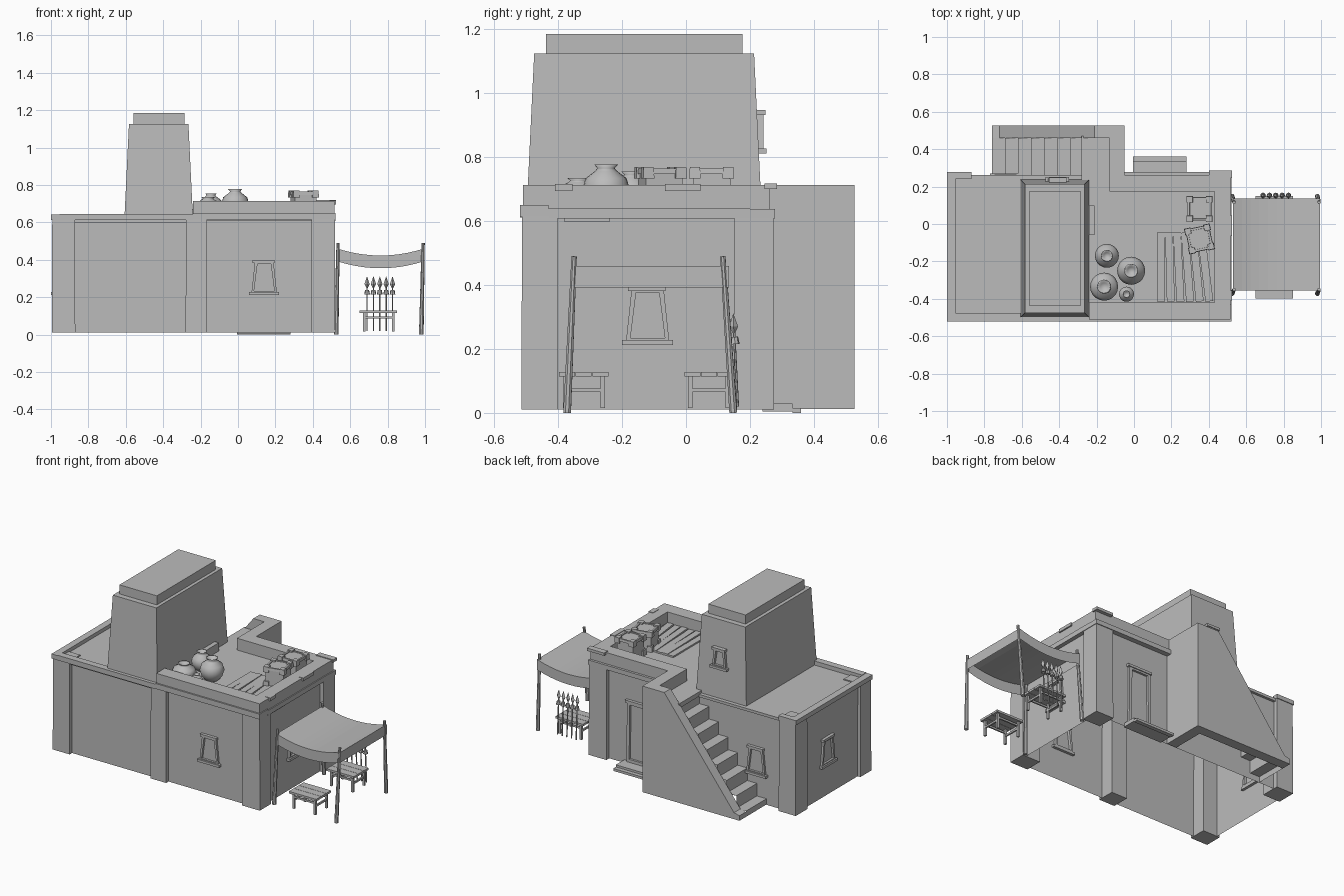
import bpy, bmesh, math
from mathutils import Vector, Matrix

cube = bpy.data.objects.get("Cube")
if cube:
    bpy.data.objects.remove(cube, do_unlink=True)

clay = bpy.data.materials.new("plain grey clay")
clay.use_nodes = True
clay.diffuse_color = (0.5, 0.5, 0.5, 1)
clay.node_tree.nodes["Principled BSDF"].inputs["Base Color"].default_value = (0.5, 0.5, 0.5, 1)


def finish(name, bm, smooth=False, recalc=True):
    if recalc:
        bmesh.ops.recalc_face_normals(bm, faces=bm.faces)
    me = bpy.data.meshes.new(name)
    bm.to_mesh(me)
    bm.free()
    me.materials.append(clay)
    for p in me.polygons:
        p.use_smooth = smooth
    ob = bpy.data.objects.new(name, me)
    bpy.context.collection.objects.link(ob)
    return ob


def add_box(bm, x, y, z, taper=0.0, mat=None):
    """Box from three ranges; taper pulls the top edges inward."""
    lo = [bm.verts.new((a, b, z[0])) for a, b in
          ((x[0], y[0]), (x[1], y[0]), (x[1], y[1]), (x[0], y[1]))]
    t = taper
    hi = [bm.verts.new((a, b, z[1])) for a, b in
          ((x[0] + t, y[0] + t), (x[1] - t, y[0] + t), (x[1] - t, y[1] - t), (x[0] + t, y[1] - t))]
    bm.faces.new(lo[::-1])
    bm.faces.new(hi)
    for i in range(4):
        j = (i + 1) % 4
        bm.faces.new((lo[i], lo[j], hi[j], hi[i]))
    if mat:
        bmesh.ops.transform(bm, matrix=mat, verts=lo + hi)


def boxes(name, items, taper=0.0, mat=None):
    bm = bmesh.new()
    for x, y, z in items:
        add_box(bm, x, y, z, taper, mat)
    return finish(name, bm)


def prism(name, pts, y0, y1):
    """Closed xz outline extruded along y."""
    bm = bmesh.new()
    f = bm.faces.new([bm.verts.new((x, y0, z)) for x, z in pts])
    r = bmesh.ops.extrude_face_region(bm, geom=[f])
    bmesh.ops.translate(bm, vec=(0, y1 - y0, 0),
                        verts=[v for v in r["geom"] if isinstance(v, bmesh.types.BMVert)])
    return finish(name, bm)


def rod(bm, a, b, r0, r1, n=8):
    a, b = Vector(a), Vector(b)
    m = Matrix.Translation((a + b) / 2) @ (b - a).to_track_quat("Z", "Y").to_matrix().to_4x4()
    bmesh.ops.create_cone(bm, cap_ends=True, segments=n, radius1=r0, radius2=r1,
                          depth=(b - a).length, matrix=m)


# Hollow wall shell, open underneath
bm = bmesh.new()
add_box(bm, (-0.975, 0.495), (-0.49, 0.245), (0.01, 0.61))
bm.faces.ensure_lookup_table()
bmesh.ops.delete(bm, geom=[bm.faces[0]], context="FACES_ONLY")
finish("wall_shell", bm, recalc=False)

# Corner and middle pillars
front, back = (-0.515, -0.4), (0.15, 0.275)
boxes("pillars", [((-0.995, -0.87), front, (0.01, 0.625)), ((-0.995, -0.87), back, (0.01, 0.625)),
                  ((-0.28, -0.165), front, (0.01, 0.625)),
                  ((0.39, 0.52), front, (0.01, 0.635)), ((0.39, 0.52), back, (0.01, 0.635))], 0.002)

# Lower roof with its rim
boxes("low_roof", [((-0.985, -0.24), (-0.505, 0.262), (0.6, 0.618))])
boxes("low_roof_rim", [((-1, -0.955), (-0.52, 0.265), (0.612, 0.642)),
                       ((-0.955, -0.24), (-0.52, -0.475), (0.612, 0.645)),
                       ((-1, -0.87), (0.24, 0.278), (0.615, 0.642))])

# Raised roof terrace and parapet
boxes("terrace_floor", [((-0.24, 0.45), (-0.45, 0.2), (0.605, 0.635)),
                        ((-0.28, -0.1), (0.18, 0.47), (0.605, 0.635))])
boxes("parapet", [((-0.24, 0.515), (-0.51, -0.42), (0.64, 0.713)),
                  ((0.43, 0.515), (-0.42, 0.175), (0.64, 0.713)),
                  ((-0.13, 0.515), (0.175, 0.262), (0.63, 0.713)),
                  ((-0.13, -0.05), (0.262, 0.46), (0.63, 0.713))])
boxes("cornice", [((-0.24, 0.522), (-0.52, -0.43), (0.615, 0.65)),
                  ((0.44, 0.522), (-0.43, 0.2), (0.608, 0.64)),
                  ((-0.05, 0.522), (0.2, 0.278), (0.608, 0.638))])
boxes("worn_stones", [((0.49, 0.524), (-0.41, -0.355), (0.695, 0.716)),
                      ((0.49, 0.524), (-0.065, 0.045), (0.695, 0.716)),
                      ((0.48, 0.51), (-0.38, -0.24), (0.597, 0.612)),
                      ((0.4, 0.525), (0.245, 0.285), (0.7, 0.718)),
                      ((-0.24, -0.21), (-0.06, 0.1), (0.63, 0.69))])

# Tower with stepped cap
boxes("tower", [((-0.608, -0.24), (-0.5, 0.238), (0.605, 1.125))], 0.017 + 0.008)
boxes("tower_cap", [((-0.56, -0.287), (-0.438, 0.177), (1.12, 1.185))])

# Outside stairs: side wall, end wall and folded treads
prism("stair_side_wall", [(-0.05, 0.012), (-0.05, 0.713), (-0.21, 0.713), (-0.72, 0.055),
                          (-0.76, 0.045), (-0.76, 0.012)], 0.46, 0.527)
boxes("stair_end_wall", [((-0.12, -0.05), (0.245, 0.46), (0.012, 0.64))])
bm = bmesh.new()
steps, run = 8, 0.07
path = [(-0.76, 0.012)]
for i in range(steps):
    z = 0.05 + i * 0.083
    path += [(-0.76 + i * run, z), (-0.76 + (i + 1) * run, z)]
rows = [[bm.verts.new((x, y, z)) for y in (0.245, 0.46)] for x, z in path]
for a, b in zip(rows, rows[1:]):
    bm.faces.new((a[0], b[0], b[1], a[1]))
finish("stair_treads", bm)


# Sloping window frames with a sill, placed on any wall
def opening(name, loc, turn, w0, w1, h, rim=0.014, sill=True):
    mat = Matrix.Translation(loc) @ Matrix.Rotation(math.radians(turn), 4, "Z")
    bm = bmesh.new()
    loops = []
    for y in (-0.014, 0.018):
        for k in (0, rim):
            pts = ((-w0 + k, k), (w0 - k, k), (w1 - k, h - k), (-w1 + k, h - k))
            loops.append([bm.verts.new((x, y, z)) for x, z in pts])
    oa, ia, ob, ib = loops
    for i in range(4):
        j = (i + 1) % 4
        for p, q in ((oa, ia), (ia, ib), (ib, ob), (ob, oa)):
            bm.faces.new((p[i], p[j], q[j], q[i]))
    add_box(bm, (-w1 - 0.012, w1 + 0.006), (-0.02, 0.018), (h - 0.008, h + 0.008))
    if sill:
        add_box(bm, (-w0 - 0.012, w0 + 0.012), (-0.024, 0.018), (-0.008, 0.008))
    bmesh.ops.transform(bm, matrix=mat, verts=bm.verts)
    return finish(name, bm)


opening("front_window", (0.14, -0.49, 0.22), 0, 0.068, 0.05, 0.17)
opening("side_window", (0.495, -0.12, 0.22), 90, 0.068, 0.05, 0.17)
opening("far_side_window", (-0.975, -0.08, 0.22), -90, 0.068, 0.05, 0.17)
opening("back_window", (-0.69, 0.245, 0.2), 180, 0.068, 0.05, 0.17)
opening("tower_window", (-0.41, 0.228, 0.82), 180, 0.05, 0.038, 0.12)
opening("back_door", (0.17, 0.245, 0.03), 180, 0.085, 0.08, 0.4, 0.02, False)
boxes("door_steps", [((-0.005, 0.28), (0.24, 0.333), (0.005, 0.03)),
                     ((-0.005, 0.28), (0.333, 0.36), (0.0, 0.016))])

# Canopy: sagging cloth with hanging edges, on four poles
bm = bmesh.new()
n = 10
ys, drop = (-0.355, 0.135), 0.068
tops, lows = [], []
for i in range(n + 1):
    t = i / n
    z = 0.46 - 0.15 * t * (1 - t)
    x = 0.53 + 0.465 * t
    tops.append([bm.verts.new((x, y, z)) for y in ys])
    lows.append([bm.verts.new((x, y, z - drop)) for y in ys])
for i in range(n):
    bm.faces.new((tops[i][0], tops[i + 1][0], tops[i + 1][1], tops[i][1]))
    for k in (0, 1):
        bm.faces.new((tops[i][k], tops[i + 1][k], lows[i + 1][k], lows[i][k]))
for i in (0, n):
    bm.faces.new((tops[i][0], tops[i][1], lows[i][1], lows[i][0]))
finish("canopy_cloth", bm)
bm = bmesh.new()
for x in (0.53, 0.985):
    rod(bm, (x - 0.005, -0.372, 0), (x + 0.005, -0.35, 0.49), 0.013, 0.009)
    rod(bm, (x - 0.005, 0.148, 0), (x + 0.005, 0.115, 0.49), 0.013, 0.009)
finish("canopy_poles", bm)


# Low tables with stretchers
def table(name, y0):
    y1 = y0 + 0.155
    items = [((0.65, 0.85), (y0 + k * 0.052, y0 + k * 0.052 + 0.05), (0.114, 0.128)) for k in range(3)]
    for x in (0.667, 0.823):
        for y in (y0 + 0.012, y1 - 0.026):
            items.append(((x, x + 0.014), (y, y + 0.014), (0.015, 0.116)))
        items.append(((x + 0.002, x + 0.012), (y0 + 0.015, y1 - 0.015), (0.065, 0.077)))
    for y in (y0 + 0.015, y1 - 0.025):
        items.append(((0.67, 0.835), (y, y + 0.01), (0.085, 0.097)))
    boxes(name, items)


table("front_table", -0.397)
table("back_table", -0.005)

# Spears leaning on the back table
bm = bmesh.new()
for i in range(5):
    x = 0.69 + i * 0.034
    rod(bm, (x, 0.162, 0.02), (x, 0.15, 0.26), 0.004, 0.004, 6)
    rod(bm, (x, 0.15, 0.25), (x, 0.149, 0.27), 0.004, 0.014, 4)
    rod(bm, (x, 0.149, 0.27), (x, 0.148, 0.312), 0.014, 0.0, 4)
    rod(bm, (x, 0.153, 0.215), (x, 0.152, 0.238), 0.015, 0.011)
finish("spears", bm)


# Clay jars turned from a profile
def jar(name, loc, r, h, tilt=0):
    profile = [(0, 0), (0.55, 0), (0.85, 0.2), (1, 0.45), (0.85, 0.7), (0.45, 0.86),
               (0.36, 0.92), (0.5, 1), (0.4, 1), (0.26, 0.9), (0, 0.86)]
    bm = bmesh.new()
    vs = [bm.verts.new((a * r, 0, b * h)) for a, b in profile]
    es = [bm.edges.new(p) for p in zip(vs, vs[1:])]
    bmesh.ops.spin(bm, geom=vs + es, cent=(0, 0, 0), axis=(0, 0, 1), angle=math.tau, steps=20)
    bmesh.ops.remove_doubles(bm, verts=bm.verts, dist=0.0005)
    ob = finish(name, bm, True)
    ob.location = loc
    ob.rotation_euler = (math.radians(tilt), 0, 0)


jar("tall_jar", (-0.015, -0.25, 0.635), 0.075, 0.142)
jar("middle_jar", (-0.145, -0.17, 0.635), 0.064, 0.12)
jar("wide_pot", (-0.16, -0.335, 0.635), 0.075, 0.1)
jar("small_pot", (-0.04, -0.375, 0.635), 0.04, 0.075)


# Crates with raised corner blocks and edge bands
def crate(name, loc, turn):
    mat = Matrix.Translation(loc) @ Matrix.Rotation(math.radians(turn), 4, "Z")
    s, c = 0.06, 0.036
    items = [((-s, s), (-s, s), (0.004, 0.122))]
    for a in (-1, 1):
        for b in (-1, 1):
            x = sorted((a * 0.07, a * (0.07 - c)))
            y = sorted((b * 0.07, b * (0.07 - c)))
            items += [(x, y, (0, c)), (x, y, (0.132 - c, 0.132))]
        edge = sorted((a * 0.065, a * 0.05))
        items += [(edge, (-0.05, 0.05), (0.11, 0.127)), ((-0.05, 0.05), edge, (0.11, 0.127))]
    boxes(name, items, 0.002, mat)


crate("back_crate", (0.35, 0.08, 0.637), 0)
crate("front_crate", (0.35, -0.08, 0.637), 12)

# Loose planks fanned across the terrace
bm = bmesh.new()
for i in range(6):
    mat = Matrix.Translation((0.145 + i * 0.047, -0.23, 0.635)) @ Matrix.Rotation(0.025 * i, 4, "Z")
    add_box(bm, (-0.021, 0.021), (-0.185, 0.185), (0, 0.01 + 0.003 * (i % 2)), 0, mat)
finish("roof_planks", bm)
